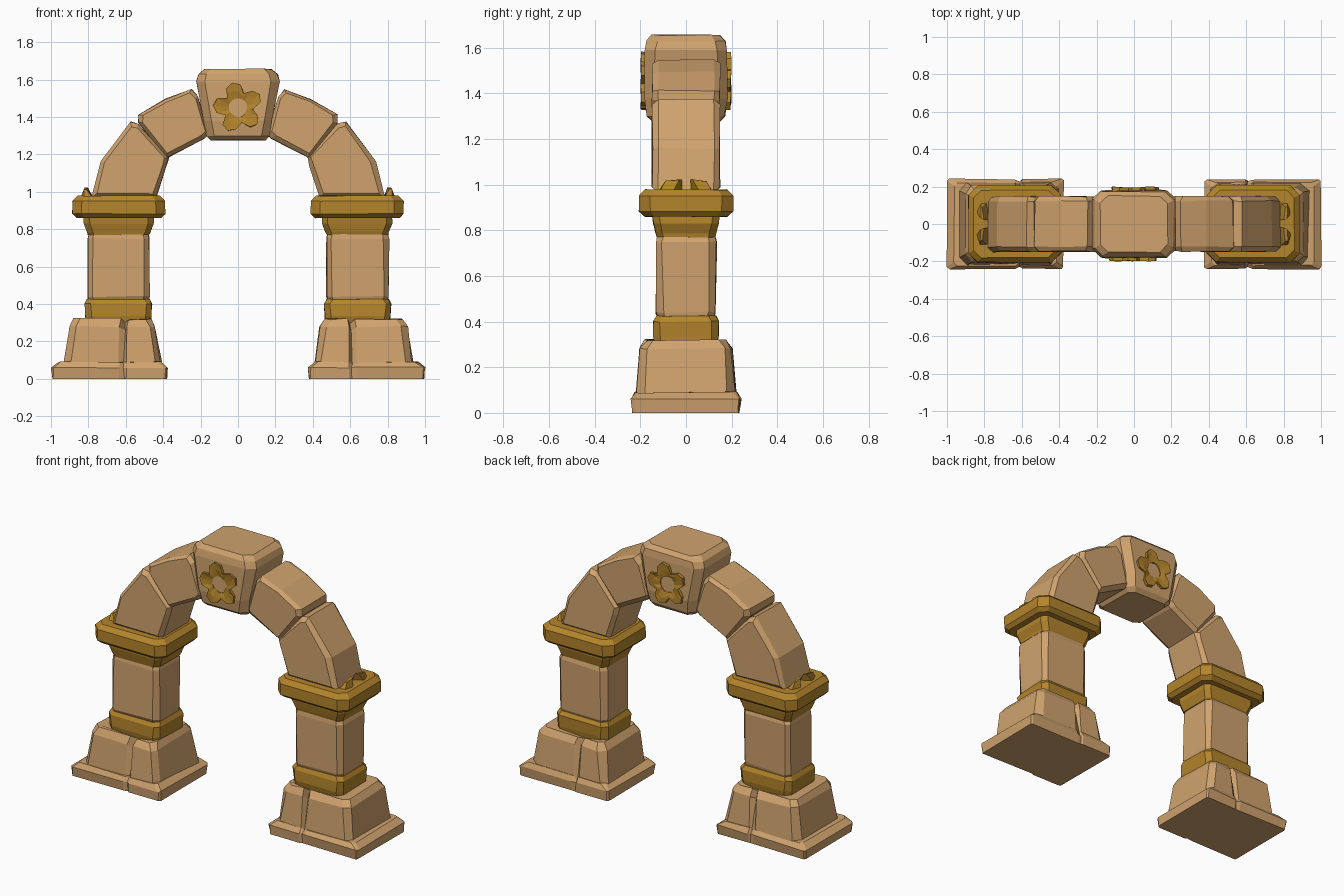
import bpy, bmesh, math, random
from mathutils import Vector

if "Cube" in bpy.data.objects:
    bpy.data.objects.remove(bpy.data.objects["Cube"])


def material(name, rgb):
    m = bpy.data.materials.new(name)
    m.diffuse_color = (*rgb, 1)
    m.use_nodes = True
    m.node_tree.nodes["Principled BSDF"].inputs["Base Color"].default_value = m.diffuse_color
    return m


STONE = material("sandstone", (0.63, 0.365, 0.155))
GOLD = material("old_gold", (0.46, 0.235, 0.025))


def loft(name, rings, mat, jitter=0.0, closed=False):
    """Skin equal-length rings; cap the ends, or join last ring to first."""
    bm = bmesh.new()
    rows = []
    for ring in rings:
        row = []
        for p in ring:
            v = Vector(p)
            if jitter:
                v += Vector([random.uniform(-jitter, jitter) for _ in range(3)])
            if p[2] <= 0:
                v.z = 0
            row.append(bm.verts.new(v))
        rows.append(row)
    pairs = list(zip(rows, rows[1:]))
    if closed:
        pairs.append((rows[-1], rows[0]))
    else:
        bm.faces.new(rows[0])
        bm.faces.new(rows[-1])
    n = len(rows[0])
    for a, b in pairs:
        for i in range(n):
            j = (i + 1) % n
            bm.faces.new((a[i], a[j], b[j], b[i]))
    bmesh.ops.recalc_face_normals(bm, faces=bm.faces)
    me = bpy.data.meshes.new(name)
    bm.to_mesh(me)
    bm.free()
    me.materials.append(mat)
    ob = bpy.data.objects.new(name, me)
    bpy.context.collection.objects.link(ob)
    return ob


def slab(s, cx, z, hx, hy, c, crack=None):
    """Chamfered rectangle at height z; crack=(x, depth) notches front and back."""
    front = [(cx - hx + c, -hy)]
    if crack:
        x, d = crack
        front += [(x - 0.015, -hy), (x, -hy + d), (x + 0.025, -hy)]
    front += [(cx + hx - c, -hy)]
    right = [(cx + hx, -hy + c), (cx + hx, hy - c)]
    back = [(x, -y) for x, y in reversed(front)]
    left = [(cx - hx, hy - c), (cx - hx, -hy + c)]
    out = []
    for x, y in front + right + back + left:
        drop = crack[1] * 0.6 if crack and x == crack[0] and z > 0.2 else 0
        out.append((s * x, y, z - drop))
    return out


def stack(name, s, cx, levels, mat, jitter):
    return loft(name, [slab(s, cx, *lv) for lv in levels], mat, jitter)


def voussoir(name, s, pts, d):
    """Arch stone: front profile pushed along y with chamfered faces."""
    cx = sum(p[0] for p in pts) / len(pts)
    cz = sum(p[1] for p in pts) / len(pts)
    rings = []
    for y, k in ((-d, 0.87), (-d + 0.025, 1), (d - 0.025, 1), (d, 0.87)):
        rings.append([(s * (cx + (x - cx) * k), y, cz + (z - cz) * k) for x, z in pts])
    loft(name, rings, STONE, 0.004)


random.seed(4)
for s, side in ((-1, "left"), (1, "right")):
    # Pillar, from the ground up
    stack(side + "_plinth", s, 0.688, [
        (0.0, 0.306, 0.232, 0.008, (0.61, 0.004)), (0.06, 0.311, 0.24, 0.01, (0.61, 0.012)),
        (0.09, 0.275, 0.222, 0.02, (0.61, 0.02))], STONE, 0.004)
    stack(side + "_base_block", s, 0.672, [
        (0.07, 0.264, 0.218, 0.035, (0.61, 0.006)), (0.28, 0.232, 0.2, 0.035, (0.605, 0.03)),
        (0.32, 0.205, 0.175, 0.03, (0.6, 0.04))], STONE, 0.006)
    stack(side + "_lower_band", s, 0.64, [
        (0.30, 0.172, 0.138, 0.03), (0.335, 0.175, 0.142, 0.03),
        (0.40, 0.18, 0.143, 0.03), (0.425, 0.165, 0.13, 0.03)], GOLD, 0.003)
    stack(side + "_shaft", s, 0.64, [
        (0.41, 0.158, 0.12, 0.03), (0.44, 0.166, 0.13, 0.028),
        (0.75, 0.167, 0.132, 0.028), (0.785, 0.158, 0.125, 0.03)], STONE, 0.005)
    stack(side + "_neck", s, 0.637, [
        (0.77, 0.165, 0.127, 0.03), (0.785, 0.17, 0.133, 0.03),
        (0.83, 0.187, 0.143, 0.03), (0.87, 0.188, 0.148, 0.03)], GOLD, 0.002)
    stack(side + "_capital", s, 0.637, [
        (0.86, 0.225, 0.18, 0.04), (0.882, 0.248, 0.206, 0.05),
        (0.95, 0.248, 0.206, 0.05), (0.978, 0.22, 0.18, 0.04)], GOLD, 0.002)
    # Small broken leaf ornaments on the outer side of the capital
    for t, end in ((-1, "front"), (1, "back")):
        base = [(s * x, t * y, 0.965) for x, y in ((0.775, 0.02), (0.84, 0.06), (0.82, 0.12), (0.78, 0.12))]
        tip = [(s * x, t * y, 1.025 - 0.12 * y) for x, y in ((0.8, 0.02), (0.82, 0.03), (0.82, 0.09), (0.81, 0.09))]
        loft(f"{side}_{end}_leaf", [base, tip], GOLD, 0.003)
    # Arch stones
    voussoir(side + "_springer", s, [(0.44, 0.965), (0.785, 0.965), (0.735, 1.16),
             (0.575, 1.375), (0.535, 1.365), (0.37, 1.185), (0.385, 1.13)], 0.148)
    voussoir(side + "_upper_voussoir", s, [(0.385, 1.18), (0.535, 1.37), (0.53, 1.41),
             (0.39, 1.495), (0.25, 1.55), (0.215, 1.51), (0.155, 1.31), (0.18, 1.285)], 0.147)

# Keystone
stack("keystone", 1, 0, [
    (1.275, 0.145, 0.145, 0.03), (1.3, 0.168, 0.17, 0.04),
    (1.38, 0.182, 0.184, 0.042), (1.59, 0.222, 0.18, 0.045), (1.63, 0.212, 0.172, 0.045),
    (1.655, 0.18, 0.15, 0.04)], STONE, 0.003)

# Five-petal flower on both faces of the keystone
for t, end in ((-1, "front"), (1, "back")):
    def ring(k, r0, y):
        pts = []
        for i in range(20):
            a = math.radians(18 * i - 5)
            petal = (0.08, 0.122, 0.135, 0.118)[i % 4]
            r = r0 + (petal - r0) * k
            pts.append((-t * r * math.cos(a), t * y, 1.45 + r * math.sin(a)))
        return pts
    loft(end + "_flower", [ring(1, 0.05, 0.165), ring(1, 0.05, 0.197), ring(0.5, 0.05, 0.194),
                           ring(0, 0.05, 0.187), ring(0, 0.05, 0.165)], GOLD, 0.003, closed=True)
